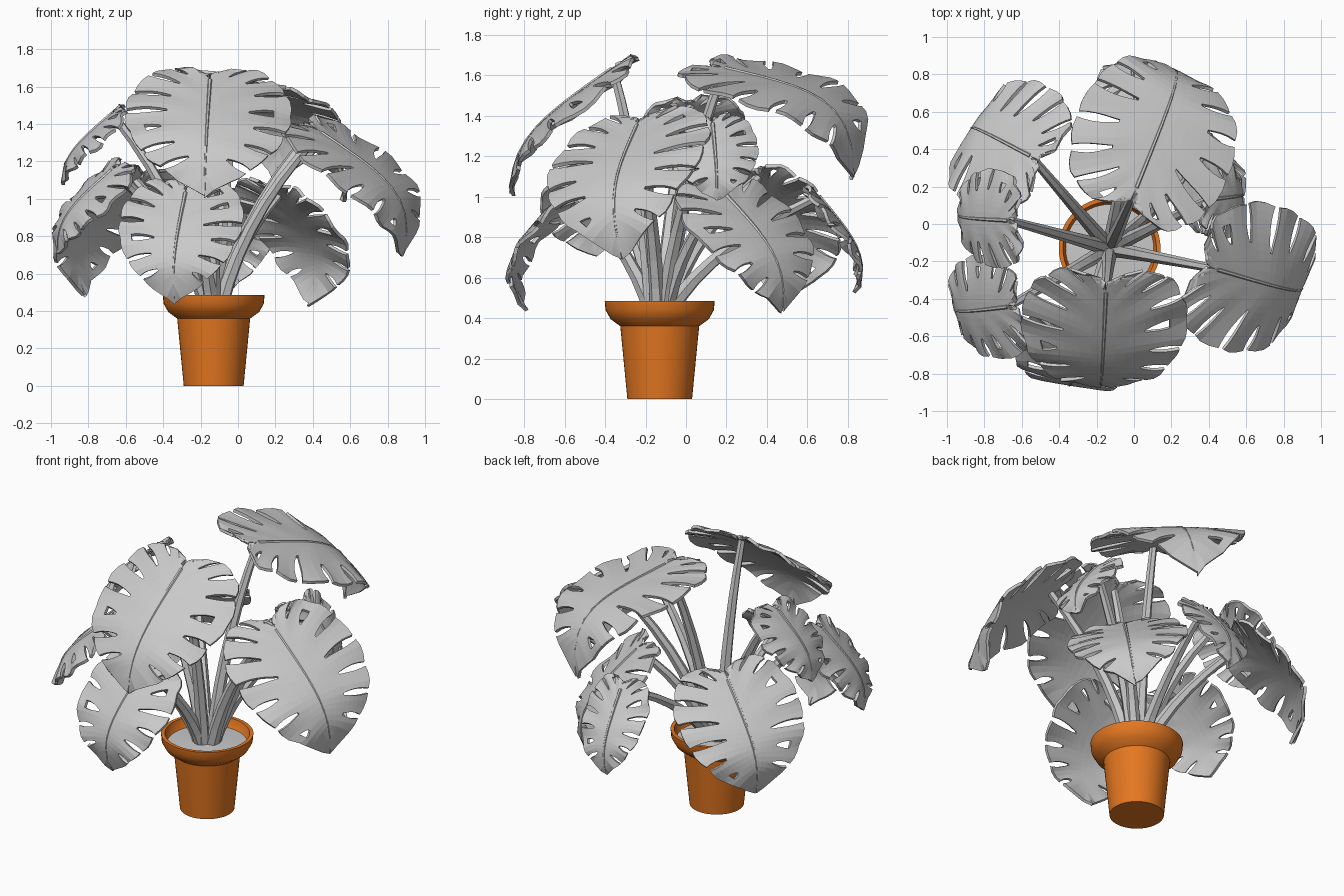
import bpy, bmesh, math, random
from mathutils import Vector as V

if "Cube" in bpy.data.objects:
    bpy.data.objects.remove(bpy.data.objects["Cube"])

random.seed(4)


def material(name, rgb):
    m = bpy.data.materials.new(name)
    m.diffuse_color = (*rgb, 1)
    m.use_nodes = True
    m.node_tree.nodes["Principled BSDF"].inputs["Base Color"].default_value = m.diffuse_color
    return m


GREY = material("leaf grey", (0.59, 0.59, 0.59))
TERRA = material("terracotta orange", (0.78, 0.185, 0.015))
CX, CY = -0.13, -0.13


def add_mesh(name, bm, mat):
    me = bpy.data.meshes.new(name)
    bm.to_mesh(me)
    bm.free()
    me.materials.append(mat)
    ob = bpy.data.objects.new(name, me)
    bpy.context.collection.objects.link(ob)
    return ob


def lathe(name, profile, mat, n=48):
    bm = bmesh.new()
    rings = [[bm.verts.new((CX + r * math.cos(2 * math.pi * i / n),
                            CY + r * math.sin(2 * math.pi * i / n), z))
              for i in range(n)] for r, z in profile]
    for a, b in zip(rings, rings[1:]):
        for i in range(n):
            j = (i + 1) % n
            bm.faces.new((a[i], a[j], b[j], b[i]))
    bm.faces.new(rings[0][::-1])
    bm.faces.new(rings[-1])
    return add_mesh(name, bm, mat)


def tube(name, pts, r0, r1, res=1):
    cu = bpy.data.curves.new(name, 'CURVE')
    cu.dimensions = '3D'
    cu.bevel_depth = 1.0
    cu.bevel_resolution = res
    cu.use_fill_caps = True
    sp = cu.splines.new('POLY')
    sp.use_smooth = False
    sp.points.add(len(pts) - 1)
    for i, p in enumerate(pts):
        sp.points[i].co = (*p, 1)
        sp.points[i].radius = r0 + (r1 - r0) * i / (len(pts) - 1)
    cu.materials.append(GREY)
    ob = bpy.data.objects.new(name, cu)
    bpy.context.collection.objects.link(ob)


# Half outline of a split heart-shaped leaf: (along midrib, across)
EDGE = [(-.03, .012), (-.12, .09), (-.15, .24), (-.07, .39), (.12, .49),
        (.36, .51), (.59, .45), (.78, .33), (.91, .16), (1.0, 0.0)]
SLITS = [.22, .32, .42, .52, .62, .72, .82]
ROWS = [0, .15, .3, .4, .5, .6, .7, .8, .9, 1]
HW = .0115


def edge_point(a):
    f = max(0, min(a, 1)) * (len(EDGE) - 1)
    i = min(int(f), len(EDGE) - 2)
    p = [V(EDGE[max(0, min(k, len(EDGE) - 1))]) for k in range(i - 1, i + 3)]
    t = f - i
    return 0.5 * (2 * p[1] + (p[2] - p[0]) * t
                  + (2 * p[0] - 5 * p[1] + 4 * p[2] - p[3]) * t * t
                  + (3 * p[1] - p[0] - 3 * p[2] + p[3]) * t ** 3)


def leaf(name, P, T, normal, width, arch, fold):
    P, T, n = V(P), V(T), V(normal)
    L = (T - P).length
    u = (T - P).normalized()
    n = (n - u * n.dot(u)).normalized()
    v = n.cross(u)

    def place(s, t, lift=0.0):
        # arched midrib that hooks down near the tip, with drooping sides
        h = arch * 2.1 * s * (1 - max(s, 0) ** 3) - fold * (2 * t) ** 2 + lift
        return P + u * (L * s) + v * (width * t) + n * h

    bm = bmesh.new()
    for side in (-1, 1):
        # columns follow the side veins; each slit has a pair of border columns
        cols = [(0, 0, None), (.07, 0, None), (.14, 0, None)]
        for k, a in enumerate(SLITS):
            cols += [(a, -1, k), (a, 1, k), (a + .035, 0, None), (a + .065, 0, None)]
        cols += [(.95, 0, None), (1, 0, None)]
        start = [random.choice((.4, .5, .5, .6)) for _ in SLITS]
        hole = [random.random() < .22 for _ in SLITS]
        phase = random.uniform(0, 6)
        grid = []
        for a, sg, k in cols:
            line = []
            for r in ROWS:
                w = 0
                if sg:
                    q = max(0, (r - start[k]) / (1 - start[k]))
                    w = HW * (.4 + .8 * math.sin(2.7 * q))
                    if hole[k]:
                        w = HW * (.4 + 1.2 * math.sin(math.pi * min(1, q)))
                aa = a + sg * w
                e = edge_point(aa)
                m = V((.93 * aa ** 1.25, 0))
                p = m.lerp(e, r * (.98 if sg else 1))
                # side veins sweep a little toward the tip
                p.x -= .05 * math.sin(math.pi * r) * (1 - aa)
                ripple = .012 * r * r * math.sin(38 * aa + phase)
                line.append(bm.verts.new(place(p.x, side * p.y, ripple)))
            grid.append(line)
        for c in range(len(cols) - 1):
            k = cols[c][2]
            in_slit = cols[c][1] == -1
            for r in range(len(ROWS) - 1):
                if in_slit and ROWS[r] >= start[k] - .01:
                    if not hole[k] or ROWS[r] < .78:
                        continue
                q = (grid[c][r], grid[c + 1][r], grid[c + 1][r + 1], grid[c][r + 1])
                bm.faces.new(q if side < 0 else q[::-1])
    bmesh.ops.remove_doubles(bm, verts=bm.verts, dist=.0008)
    bmesh.ops.dissolve_degenerate(bm, edges=bm.edges, dist=.0005)
    bmesh.ops.recalc_face_normals(bm, faces=bm.faces)
    ob = add_mesh(name, bm, GREY)
    mod = ob.modifiers.new("thickness", 'SOLIDIFY')
    mod.thickness = .018
    mod.offset = 0
    # raised midrib
    tube(name + "_midrib", [place(i / 10 * .97, 0, .007) for i in range(11)], .012, .006)
    # leaf stalk from the soil to the leaf base
    out = V((P.x - CX, P.y - CY, 0)).normalized()
    b = V((CX, CY, .41)) + out * .035
    c = V((b.x + (P.x - b.x) * .24, b.y + (P.y - b.y) * .24, b.z + (P.z - b.z) * .55))
    pts = [b * (1 - t) ** 2 + c * 2 * t * (1 - t) + P * t * t
           for t in (i / 7 for i in range(8))]
    tube(name + "_stalk", pts, .042, .022)


# Pot with flared rim, and the soil inside it
pot = lathe("pot", [(.16, 0), (.195, .36), (.243, .395), (.268, .44), (.272, .485),
                    (.25, .485), (.235, .425), (.19, .38)], TERRA)
bpy.context.view_layer.objects.active = pot
pot.select_set(True)
bpy.ops.object.shade_smooth_by_angle(angle=math.radians(35))
lathe("soil", [(.225, .39), (.236, .425), (.10, .435), (.03, .44)], GREY, 32)

# name, leaf base, tip, facing direction, width, arch, side droop
LEAVES = [
    ("back_top_leaf", (.01, .19, 1.63), (.2, .82, 1.09), (.3, .3, 1), .87, .21, .03),
    ("front_top_leaf", (-.15, -.36, 1.63), (-.18, -.86, 1.01), (0, -.7, .7), .87, .11, .07),
    ("right_leaf", (.44, -.24, 1.35), (.87, -.31, .69), (.8, -.42, .6), .82, .17, .04),
    ("front_low_leaf", (-.28, -.58, 1.03), (-.34, -.79, .44), (-.15, -1, .4), .65, .14, .04),
    ("back_right_low_leaf", (.22, .18, 1.02), (.38, .47, .43), (.65, .6, .4), .70, .12, .04),
    ("left_front_leaf", (-.67, -.44, 1.15), (-.95, -.44, .70), (-.8, -.3, .5), .57, .08, .05),
    ("left_leaf", (-.67, .02, 1.45), (-.93, .05, 1.07), (-.8, -.1, .6), .52, .06, .05),
    ("left_back_leaf", (-.55, .36, 1.10), (-.82, .46, .48), (-.7, .5, .5), .75, .16, .05),
    ("right_small_leaf", (.40, .13, 1.36), (.56, .15, .98), (.9, .1, .4), .43, .06, .04),
    ("back_low_leaf", (.01, .65, 1.0), (-.02, .84, .53), (-.05, .9, .4), .40, .08, .04),
]
for spec in LEAVES:
    leaf(*spec)
